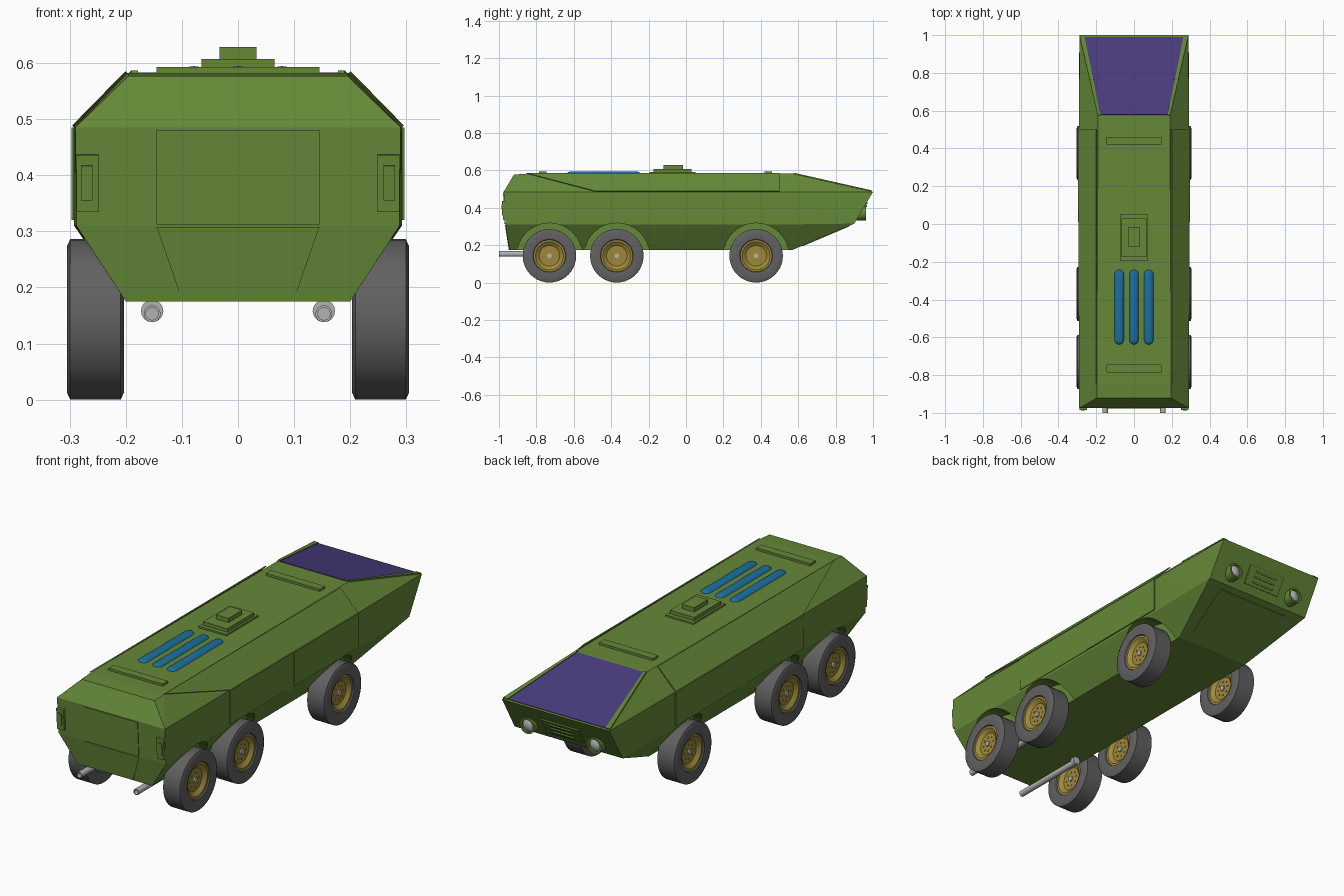
import bpy, bmesh, math
from mathutils import Vector, Matrix

if "Cube" in bpy.data.objects:
    bpy.data.objects.remove(bpy.data.objects["Cube"], do_unlink=True)


def material(name, r, g, b):
    m = bpy.data.materials.new(name)
    m.use_nodes = True
    m.diffuse_color = (r, g, b, 1)
    m.node_tree.nodes["Principled BSDF"].inputs["Base Color"].default_value = (r, g, b, 1)
    return m


GREEN = material("olive_green", .13, .25, .04)
PURPLE = material("purple_glass", .07, .045, .21)
BLUE = material("tank_blue", .012, .16, .35)
RUBBER = material("tyre_grey", .12, .12, .12)
YELLOW = material("hub_yellow", .34, .25, .045)
SILVER = material("silver", .45, .45, .45)


def finish(name, bm, mat, smooth=False):
    bmesh.ops.recalc_face_normals(bm, faces=bm.faces[:])
    mesh = bpy.data.meshes.new(name)
    bm.to_mesh(mesh)
    bm.free()
    mesh.materials.append(mat)
    if smooth:
        mesh.shade_smooth()
        mesh.set_sharp_from_angle(angle=math.radians(35))
    ob = bpy.data.objects.new(name, mesh)
    bpy.context.collection.objects.link(ob)
    return ob


def plate(name, pts, thick, mat=GREEN):
    """Flat outline thickened away from the middle of the vehicle."""
    bm = bmesh.new()
    face = bm.faces.new([bm.verts.new(p) for p in pts])
    face.normal_update()
    n = face.normal.copy()
    if n.dot(face.calc_center_median() - Vector((0, 0, .38))) < 0:
        n.negate()
    ext = bmesh.ops.extrude_face_region(bm, geom=[face], use_keep_orig=True)
    top = [v for v in ext["geom"] if isinstance(v, bmesh.types.BMVert)]
    bmesh.ops.translate(bm, verts=top, vec=n * thick)
    return finish(name, bm, mat)


def pair(name, pts, thick, mat=GREEN):
    for side, s in (("left", 1), ("right", -1)):
        plate(f"{side}_{name}", [(s * x, y, z) for x, y, z in pts], thick, mat)


def box(name, x, y0, y1, z0, z1):
    return plate(name, [(-x, y0, z0), (x, y0, z0), (x, y1, z0), (-x, y1, z0)], z1 - z0)


def lathe(name, profile, axis, loc, mat, steps=32, scale=(1, 1, 1)):
    """Revolve (distance along axis, radius) points about the x or y axis."""
    bm = bmesh.new()
    ax = Vector((1, 0, 0)) if axis == "x" else Vector((0, 1, 0))
    vs = [bm.verts.new(ax * a + Vector((0, 0, r))) for a, r in profile]
    es = [bm.edges.new(p) for p in zip(vs, vs[1:])]
    bmesh.ops.spin(bm, geom=vs + es, cent=(0, 0, 0), axis=ax, angle=math.tau, steps=steps)
    bmesh.ops.remove_doubles(bm, verts=bm.verts[:], dist=.0002)
    bmesh.ops.transform(bm, verts=bm.verts[:], matrix=Matrix.Translation(loc) @ Matrix.Diagonal((*scale, 1)))
    return finish(name, bm, mat, True)


# Faceted hull
half = [(.2, -.945, .175), (.288, -.965, .31), (.29, -.975, .485), (.195, -.92, .577),
        (.197, -.85, .582), (.2, .57, .175), (.292, .5, .31), (.292, .5, .485),
        (.19, .57, .582), (.29, .9, .315), (.288, 1, .485)]
bm = bmesh.new()
for x, y, z in half:
    for s in (1, -1):
        bm.verts.new((s * x, y, z))
bmesh.ops.convex_hull(bm, input=bm.verts[:])
bmesh.ops.dissolve_limit(bm, angle_limit=.01, verts=bm.verts[:], edges=bm.edges[:])
hull = finish("hull", bm, GREEN)

# Wheel wells cut into the lower flanks
AXLES = {"first": -.73, "second": -.37, "third": .375}
WZ, WR = .143, .143
cutters = []
for s in (1, -1):
    for key, y in AXLES.items():
        cut = lathe("well_cutter", [(0, 0), (0, .175), (.2, .175), (.2, 0)], "x",
                    (.2 if s > 0 else -.4, y, WZ), GREEN)
        cut.hide_render = True
        mod = hull.modifiers.new("well", "BOOLEAN")
        mod.operation, mod.solver, mod.object = "DIFFERENCE", "EXACT", cut
        cutters.append(cut)
bpy.context.view_layer.update()
cut_mesh = bpy.data.meshes.new_from_object(hull.evaluated_get(bpy.context.evaluated_depsgraph_get()))
hull.modifiers.clear()
hull.data = cut_mesh
for cut in cutters:
    bpy.data.objects.remove(cut, do_unlink=True)

# Wheels
tyre = [(-.03, .08), (-.046, .088), (-.051, .13), (-.045, WR), (.045, WR),
        (.051, .13), (.046, .088), (.03, .08)]
hub = [(-.025, 0), (-.025, .055), (-.04, .075), (-.04, .088), (.04, .088),
       (.04, .075), (.025, .055), (.025, 0)]
for side, s in (("left", 1), ("right", -1)):
    for key, y in AXLES.items():
        at = (s * .254, y, WZ)
        lathe(f"{side}_{key}_tyre", tyre, "x", at, RUBBER, 40)
        lathe(f"{side}_{key}_hub", hub, "x", at, YELLOW)
        lathe(f"{side}_{key}_cap", [(-.032, 0), (-.032, .013), (.032, .013), (.032, 0)], "x", at, SILVER, 16)
        for i in range(8):
            a = math.tau * i / 8
            lathe(f"{side}_{key}_bolt", [(-.028, 0), (-.028, .005), (.028, .005), (.028, 0)], "x",
                  (at[0], y + .035 * math.cos(a), WZ + .035 * math.sin(a)), YELLOW, 6)

# Armour panels on flanks and shoulders
pair("shoulder_panel", [(.197, -.85, .582), (.291, -.48, .485), (.292, .5, .485), (.197, .5, .582)], .005)
pair("middle_side_panel", [(.291, -.48, .32), (.291, .01, .32), (.291, .01, .485), (.291, -.48, .485)], .003)
pair("nose_side_panel", [(.291, .01, .32), (.291, .5, .32), (.291, .5, .485), (.291, .01, .485)], .006)

# Rear door and lamp housings
plate("rear_door_upper", [(-.145, -.966, .312), (.145, -.966, .312), (.145, -.975, .48), (-.145, -.975, .48)], .003)
plate("rear_door_lower", [(-.1, -.945, .178), (.1, -.945, .178), (.145, -.965, .308), (-.145, -.965, .308)], .003)
pair("rear_lamp_housing", [(.249, -.965, .335), (.288, -.965, .335), (.288, -.972, .437), (.249, -.972, .437)], .012)
pair("rear_lamp", [(.259, -.978, .355), (.28, -.978, .355), (.28, -.983, .417), (.259, -.983, .417)], .004)

# Windscreen with a narrow raised frame
plate("windscreen", [(-.178, .578, .58), (.178, .578, .58), (.262, .99, .487), (-.262, .99, .487)], .003, PURPLE)
pair("windscreen_frame", [(.178, .575, .581), (.19, .575, .581), (.287, .992, .487), (.262, .992, .487)], .006)

# Nose grille, lower nose hatch, headlights
def on_nose(x, z):
    return (x, .9 + (z - .315) * .1 / .17, z)

def nose_plate(name, x, z0, z1, thick):
    plate(name, [on_nose(-x, z0), on_nose(x, z0), on_nose(x, z1), on_nose(-x, z1)], thick)

nose_plate("grille", .1, .35, .43, .006)
for i in range(3):
    nose_plate("grille_bar", .06, .364 + i * .022, .372 + i * .022, .012)
plate("lower_nose_hatch", [(-.16, .62, .197), (.16, .62, .197), (.2, .87, .303), (-.2, .87, .303)], .004)
for side, x in (("left", .18), ("right", -.18)):
    lathe(f"{side}_headlight_ring", [(-.04, 0), (-.04, .038), (.022, .038), (.022, .029), (.01, .029)],
          "y", (x, .94, .37), GREEN)
    lathe(f"{side}_headlight_lens", [(-.01, .029), (.012, .029), (.02, .018), (.023, 0)],
          "y", (x, .94, .37), SILVER)

# Roof fittings
box("roof_bar_rear", .145, -.785, -.745, .575, .593)
box("roof_bar_nose", .145, .42, .46, .575, .593)
box("hatch_base", .075, -.195, .05, .575, .59)
box("hatch_body", .065, -.175, .03, .585, .607)
box("hatch_lid", .033, -.12, -.015, .6, .628)

# Roof tanks with rounded ends
R, L = .027, .2
arc = [(L - R + R * math.sin(a), R * math.cos(a)) for a in [math.pi / 2 * i / 5 for i in range(6)]]
tank = [(-a, r) for a, r in reversed(arc)] + arc
for i in (-1, 0, 1):
    lathe("roof_tank", tank, "y", (i * .078, -.44, .574), BLUE, 24, (1, 1, .75))

# Exhaust pipes
for side, x in (("left", .153), ("right", -.153)):
    lathe(f"{side}_exhaust", [(.4, 0), (.4, .015), (0, .015), (0, .011), (.05, .011), (.05, 0)],
          "y", (x, -1, .153), SILVER, 20)
    lathe(f"{side}_exhaust_mount", [(0, 0), (0, .02), (.02, .02), (.02, 0)], "y", (x, -.62, .158), SILVER, 16)
